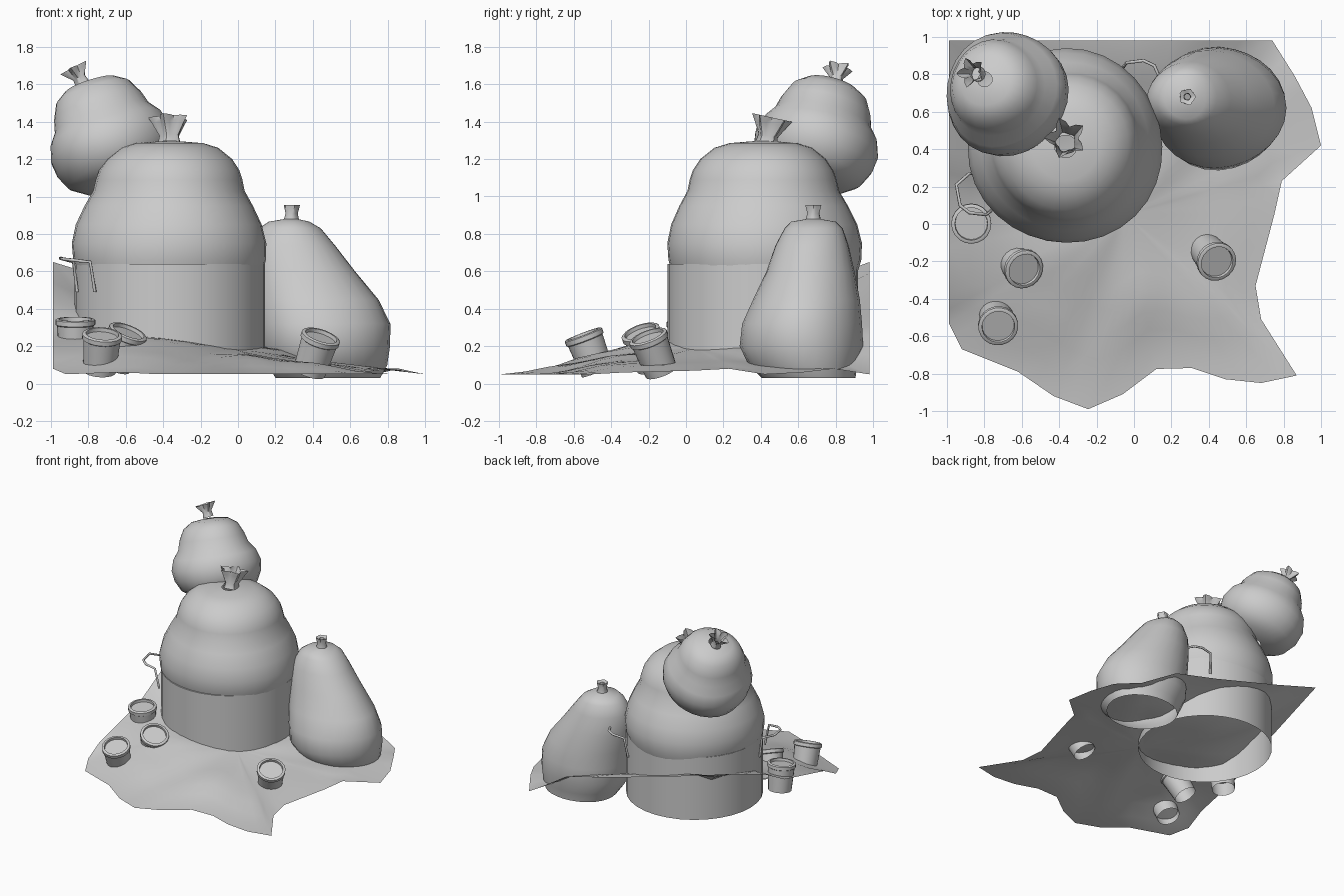
import bpy, bmesh, math
from mathutils import Vector, Matrix

if "Cube" in bpy.data.objects:
    bpy.data.objects.remove(bpy.data.objects["Cube"])


def finish(name, bm, angle=40):
    bmesh.ops.recalc_face_normals(bm, faces=bm.faces)
    me = bpy.data.meshes.new(name)
    bm.to_mesh(me)
    bm.free()
    ob = bpy.data.objects.new(name, me)
    bpy.context.collection.objects.link(ob)
    bpy.ops.object.select_all(action='DESELECT')
    ob.select_set(True)
    bpy.context.view_layer.objects.active = ob
    bpy.ops.object.shade_smooth_by_angle(angle=math.radians(angle))
    return ob


def loft(name, rings, n=24, lump=0.0, star=None, cap=False, mat=Matrix()):
    """Skin rings of (cx, cy, z, rx, ry); star gives pleat depth per ring."""
    bm = bmesh.new()
    prev = None
    for k, (cx, cy, z, rx, ry) in enumerate(rings):
        ring = []
        for i in range(n):
            t = 2 * math.pi * i / n
            f = 1 + lump * math.sin(3 * t + 5 * z) + (star[k] * math.cos(5 * t) if star else 0)
            ring.append(bm.verts.new(mat @ Vector((cx + rx * f * math.cos(t), cy + ry * f * math.sin(t), z))))
        if prev:
            for i in range(n):
                j = (i + 1) % n
                bm.faces.new((prev[i], prev[j], ring[j], ring[i]))
        prev = ring
    if cap:
        bm.faces.new(prev)
    return finish(name, bm)


def turned(profile, x=0, y=0):
    return [(x, y, z, r, r) for r, z in profile]


def aim(origin, direction):
    q = Vector(direction).to_track_quat('Z', 'Y')
    return Matrix.Translation(origin) @ q.to_matrix().to_4x4()


# Cloth: outline with heights, interior heights blended from pins
edge = [(-.99, .98, .65), (-.6, .98, .53), (0, .98, .36), (.4, .98, .26), (.74, .98, .05), (.86, .79, .08),
        (.95, .62, .06), (1, .42, .05), (.79, .23, .08), (.75, .05, .07), (.65, -.33, .06),
        (.68, -.51, .05), (.87, -.81, .05), (.68, -.85, .05), (.49, -.83, .05), (.31, -.77, .05),
        (.12, -.775, .05), (-.06, -.91, .05), (-.245, -.99, .05), (-.43, -.92, .05), (-.62, -.79, .06),
        (-.92, -.67, .05), (-.99, -.53, .08), (-.99, -.38, .16), (-.99, .14, .29), (-.99, .4, .43)]
pins = edge + [(-.37, -.1, .22), (.14, .35, .2), (-.46, -.12, .28), (.4, .27, .12), (0, -.35, .16),
               (.4, -.4, .12), (-.5, -.5, .17), (-.88, .4, .41), (-.4, .9, .43), (.6, .5, .1),
               (-.2, -.7, .1), (-.72, 0, .26), (-.75, -.35, .19), (.55, -.1, .11), (-.3, .4, .26)]


def height(x, y):
    w = [1 / ((x - a) ** 2 + (y - b) ** 2 + 4e-3) ** 1.5 for a, b, _ in pins]
    return sum(k * p[2] for k, p in zip(w, pins)) / sum(w)


bm = bmesh.new()
c0 = Vector((-.05, .05))
center = bm.verts.new((c0.x, c0.y, height(*c0)))
outline = []
for a, b in zip(edge, edge[1:] + edge[:1]):
    A, B = Vector(a), Vector(b)
    outline += [A, (A + B) / 2]
prev = None
for k in range(1, 9):
    ring = []
    for p in outline:
        q = c0.lerp(p.xy, k / 8)
        z = height(*q)
        if k > 6:
            z = z + (p.z - z) * (k - 6) / 2
        ring.append(bm.verts.new((q.x, q.y, z)))
    for i in range(len(ring)):
        j = (i + 1) % len(ring)
        if prev:
            bm.faces.new((prev[i], ring[i], ring[j], prev[j]))
        else:
            bm.faces.new((center, ring[i], ring[j]))
    prev = ring
inner = [v for v in bm.verts if not v.is_boundary]
for _ in range(2):
    bmesh.ops.smooth_vert(bm, verts=inner, factor=.5, use_axis_z=True)
finish("ground_cloth", bm, 60)

# Pot, open at the bottom
PX, PY = -.365, .41
loft("pot", turned([(.51, .13), (.51, .64), (.498, .64), (.498, .55)], PX, PY), 32)

# Wire handles on the pot
path = [(-.86, .27, .49), (-.88, .27, .65), (-.95, .21, .67), (-.93, .1, .665), (-.88, .06, .66),
        (-.79, .05, .65), (-.765, .07, .49)]
for name, ang in (("left_handle", 0), ("right_handle", -166)):
    cu = bpy.data.curves.new(name, 'CURVE')
    cu.dimensions = '3D'
    cu.bevel_depth = .009
    cu.bevel_resolution = 1
    sp = cu.splines.new('POLY')
    sp.points.add(len(path) - 1)
    m = Matrix.Rotation(math.radians(ang), 3, 'Z')
    for pt, p in zip(sp.points, path):
        q = m @ (Vector(p) - Vector((PX, PY, 0))) + Vector((PX, PY, 0))
        pt.co = (*q, 1)
    bpy.context.collection.objects.link(bpy.data.objects.new(name, cu))

# Big sack filling the pot
loft("big_sack", turned([(.497, .6), (.515, .66), (.52, .75), (.497, .85), (.45, .95), (.405, 1.03),
                         (.392, 1.09), (.375, 1.14), (.335, 1.2), (.26, 1.26), (.18, 1.285), (.06, 1.295)],
                        PX, PY + .005), 32, .012)
loft("big_sack_knot", turned([(.06, 0), (.05, .04), (.08, .11), (.09, .14)]), 20,
     star=[.05, .1, .2, .28], mat=aim((PX, .43, 1.285), (0, .22, 1)))

# Small sack leaning on the big one
lean = aim((-.62, .655, 1.08), (-.18, .12, .54))
loft("top_sack", turned([(.08, -.015), (.2, 0), (.285, .06), (.325, .14), (.335, .22), (.31, .3), (.265, .36),
                         (.245, .43), (.205, .51), (.14, .555), (.04, .57)]), 28, .02, mat=lean)
loft("top_sack_knot", turned([(.04, 0), (.033, .04), (.055, .08), (.065, .1)]), 20,
     star=[0, .1, .25, .3], mat=aim((-.83, .8, 1.6), (-.4, .1, .8)))

# Slumped sack at the right, open at the bottom
loft("side_sack", [(.48, .66, .03, .28, .25), (.475, .63, .1, .32, .29), (.455, .62, .2, .352, .33),
                   (.45, .62, .32, .358, .32), (.41, .64, .45, .335, .285), (.345, .66, .6, .28, .235),
                   (.295, .67, .74, .225, .195), (.28, .68, .83, .165, .155), (.275, .68, .865, .11, .12),
                   (.285, .68, .88, .035, .035)], 28, .02)
loft("side_sack_knot", turned([(.042, .87), (.032, .91), (.042, .955), (.018, .945), (.015, .9)], .285, .68), 16,
     star=[0, .08, .12, .1, 0])

# Cups stuck in the cloth
cups = [((-.87, 0, .345), (0, -.12, 1)), ((-.585, -.245, .28), (.4, -.36, 1)),
        ((.445, -.205, .255), (.33, -.38, 1)), ((-.725, -.55, .265), (.08, -.38, 1))]
for i, (pos, up) in enumerate(cups):
    loft(f"cup_{i + 1}", turned([(.088, -.215), (.099, -.035), (.107, -.03), (.107, -.005), (.1, 0), (.088, 0),
                                 (.086, -.02)]), 20, cap=True, mat=aim(pos, up))
